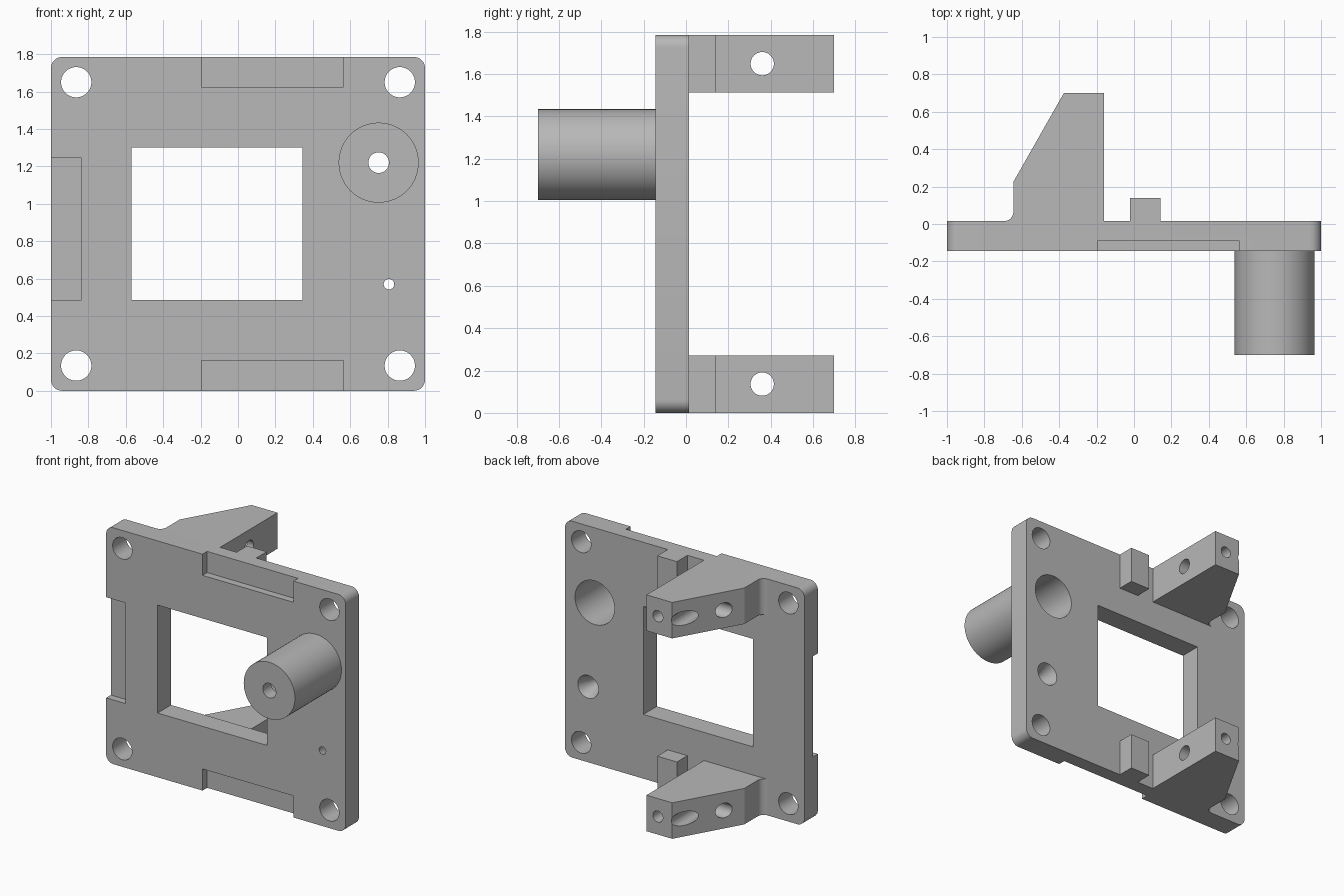
import bpy, bmesh, math
from mathutils import Matrix, Vector

old = bpy.data.objects.get("Cube")
if old:
    bpy.data.objects.remove(old, do_unlink=True)

grey = bpy.data.materials.new("plain grey")
grey.use_nodes = True
COLOUR = (0.48, 0.48, 0.48, 1)
grey.diffuse_color = COLOUR
grey.node_tree.nodes["Principled BSDF"].inputs["Base Color"].default_value = COLOUR

HEIGHT, FRONT, BACK = 1.785, -0.145, 0.015
MID = HEIGHT / 2


def finish(name, bm):
    bmesh.ops.recalc_face_normals(bm, faces=bm.faces)
    mesh = bpy.data.meshes.new(name)
    bm.to_mesh(mesh)
    bm.free()
    mesh.materials.append(grey)
    obj = bpy.data.objects.new(name, mesh)
    bpy.context.collection.objects.link(obj)
    return obj


def box(name, lo, hi):
    bm = bmesh.new()
    lo, hi = Vector(lo), Vector(hi)
    bmesh.ops.create_cube(bm, size=1, matrix=Matrix.Translation((lo + hi) / 2)
                          @ Matrix.Diagonal((*(hi - lo), 1)))
    return finish(name, bm)


def rod(name, start, end, r1, r2=None, segments=64):
    bm = bmesh.new()
    start, end = Vector(start), Vector(end)
    axis = end - start
    turn = axis.to_track_quat("Z", "Y").to_matrix().to_4x4()
    bmesh.ops.create_cone(bm, cap_ends=True, segments=segments, radius1=r1,
                          radius2=r1 if r2 is None else r2, depth=axis.length,
                          matrix=Matrix.Translation((start + end) / 2) @ turn)
    return finish(name, bm)


def prism(name, outline, direction):
    bm = bmesh.new()
    face = bm.faces.new([bm.verts.new(p) for p in outline])
    grown = bmesh.ops.extrude_face_region(bm, geom=[face])["geom"]
    bmesh.ops.translate(bm, vec=direction,
                        verts=[v for v in grown if isinstance(v, bmesh.types.BMVert)])
    return finish(name, bm)


def arc(cx, cy, r, start, end, steps=8):
    angles = [math.radians(start + (end - start) * i / steps) for i in range(steps + 1)]
    return [(cx + r * math.cos(a), cy + r * math.sin(a)) for a in angles]


def cut(target, cutters):
    bpy.context.view_layer.objects.active = target
    for cutter in cutters:
        mod = target.modifiers.new("cut", "BOOLEAN")
        mod.operation, mod.solver, mod.object = "DIFFERENCE", "EXACT", cutter
        bpy.ops.object.modifier_apply(modifier=mod.name)
        bpy.data.objects.remove(cutter, do_unlink=True)


def smooth(obj):
    bpy.ops.object.select_all(action="DESELECT")
    obj.select_set(True)
    bpy.context.view_layer.objects.active = obj
    bpy.ops.object.shade_smooth_by_angle(angle=math.radians(25))


# Plate with rounded corners
R = 0.06
corners = []
for sx, sz, a in ((1, 1, 0), (-1, 1, 90), (-1, -1, 180), (1, -1, 270)):
    corners += arc(sx * (1 - R), MID + sz * (MID - R), R, a, a + 90)
plate = prism("plate", [(x, FRONT, z) for x, z in corners], (0, BACK - FRONT, 0))

# Window, shallow front recesses and holes
STEP = -0.09
cutters = [
    box("window_cutter", (-0.57, -1, 0.485), (0.345, 1, 1.3)),
    box("top_recess_cutter", (-0.195, -1, 1.625), (0.565, STEP, 2)),
    box("bottom_recess_cutter", (-0.195, -1, -1), (0.565, STEP, 0.163)),
    box("side_recess_cutter", (-2, -1, 0.485), (-0.838, STEP, 1.245)),
    rod("bore_cutter", (0.752, -0.3, 1.22), (0.752, 0.2, 1.22), 0.165),
    rod("pilot_cutter", (0.807, -0.2, 0.57), (0.807, 0, 0.57), 0.028),
    rod("taper_cutter", (0.807, FRONT + 0.01, 0.57), (0.807, BACK + 0.01, 0.57), 0.028, 0.09),
]
for x in (-0.865, 0.865):
    for z in (0.135, HEIGHT - 0.135):
        cutters.append(rod("corner_cutter", (x, -1, z), (x, 1, z), 0.081))
cut(plate, cutters)
smooth(plate)

# Hollow boss on the front
boss = rod("boss", (0.752, -0.7, 1.22), (0.752, FRONT, 1.22), 0.214)
cut(boss, [rod("boss_bore_cutter", (0.752, -0.6, 1.22), (0.752, 0.2, 1.22), 0.165),
           rod("boss_tip_cutter", (0.752, -1, 1.22), (0.752, -0.4, 1.22), 0.055)])
smooth(boss)

# Back brackets and stubs, one pair at the bottom and one at the top
THICK = 0.272
outline = [(-0.16, BACK), (-0.16, 0.7), (-0.375, 0.7), (-0.645, 0.225)]
outline += arc(-0.695, BACK + 0.05, 0.05, 0, -90)
for label, z in (("lower", 0), ("upper", HEIGHT - THICK)):
    mid = z + THICK / 2
    bracket = prism(label + "_bracket", [(x, y, z) for x, y in outline], (0, 0, THICK))
    cut(bracket, [
        rod("cross_hole_cutter", (-1, 0.36, mid), (0, 0.36, mid), 0.055),
        rod("end_hole_cutter", (-0.255, 0.36, mid), (-0.255, 1, mid), 0.042),
        rod("slant_hole_cutter", (-0.42, 0.36, mid), (-0.42, 1, mid), 0.052),
    ])
    smooth(bracket)
    box(label + "_stub", (-0.022, BACK, z), (0.142, 0.14, z + THICK))
